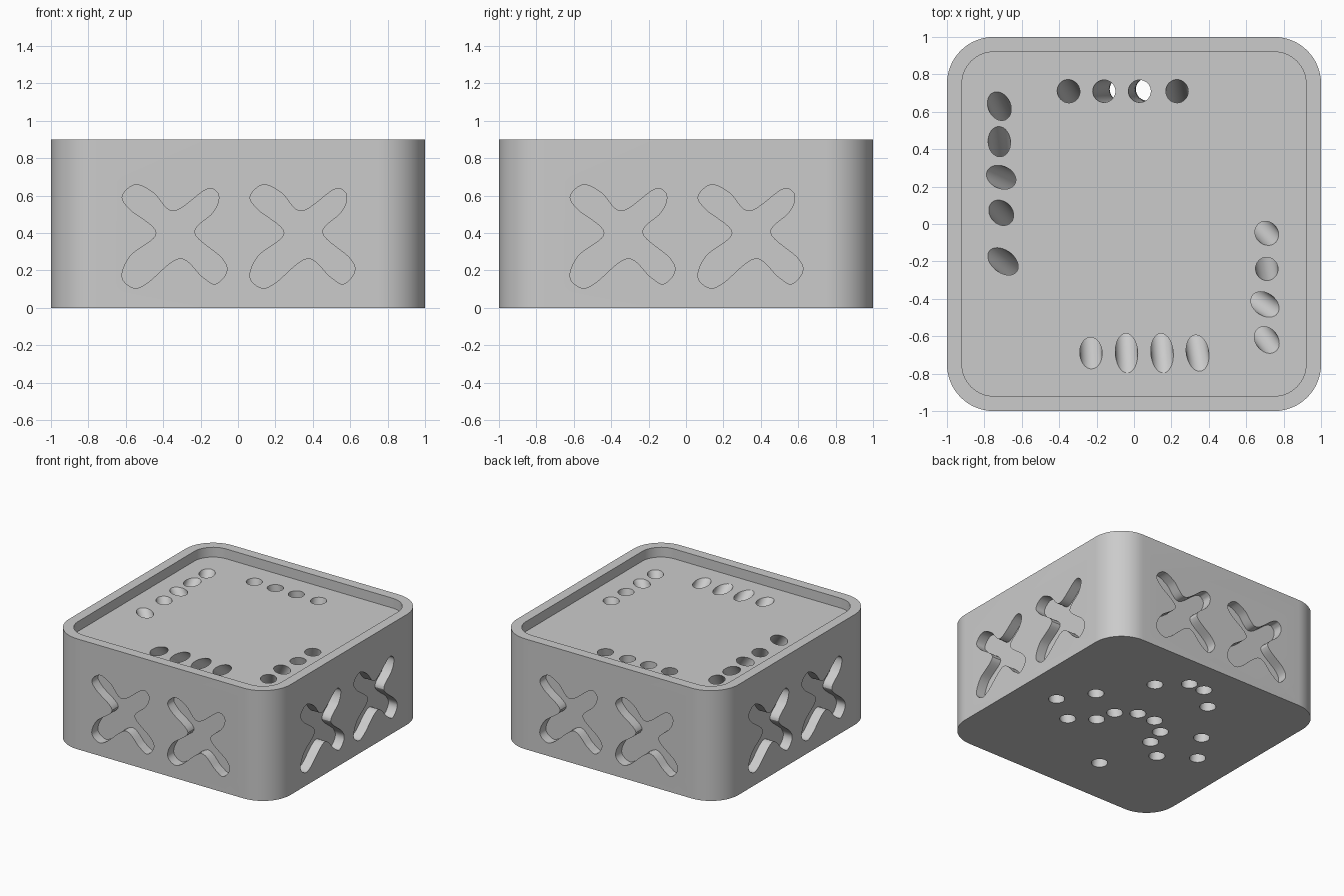
import bpy, bmesh, math
from mathutils import Vector, Matrix

cube = bpy.data.objects.get("Cube")
if cube:
    bpy.data.objects.remove(cube, do_unlink=True)

grey = bpy.data.materials.new("plain grey")
grey.use_nodes = True
colour = (0.6, 0.6, 0.6, 1)
grey.diffuse_color = colour
grey.node_tree.nodes["Principled BSDF"].inputs["Base Color"].default_value = colour


def loft(name, rings):
    """Closed solid skinned through rings of equal length."""
    bm = bmesh.new()
    rows = [[bm.verts.new(p) for p in ring] for ring in rings]
    n = len(rows[0])
    for a, b in zip(rows, rows[1:]):
        for i in range(n):
            j = (i + 1) % n
            bm.faces.new((a[i], a[j], b[j], b[i]))
    bm.faces.new(rows[0])
    bm.faces.new(rows[-1])
    bmesh.ops.recalc_face_normals(bm, faces=bm.faces)
    mesh = bpy.data.meshes.new(name)
    bm.to_mesh(mesh)
    bm.free()
    mesh.materials.append(grey)
    obj = bpy.data.objects.new(name, mesh)
    bpy.context.collection.objects.link(obj)
    return obj


def rounded_block(name, half, radius, z0, z1, steps=16):
    outline = []
    for q in range(4):
        turn = Matrix.Rotation(q * math.pi / 2, 3, 'Z')
        for k in range(steps + 1):
            a = k / steps * math.pi / 2
            c = half - radius
            outline.append(turn @ Vector((c + radius * math.cos(a), c + radius * math.sin(a), 0)))
    return loft(name, [[p + Vector((0, 0, z)) for p in outline] for z in (z0, z1)])


def smooth_loop(points, steps=8):
    """Closed smooth curve through the points."""
    pts = [Vector(p) for p in points]
    n = len(pts)
    out = []
    for i in range(n):
        a, b, c, d = (pts[(i + k) % n] for k in (-1, 0, 1, 2))
        for k in range(steps):
            t = k / steps
            out.append(0.5 * (2 * b + (c - a) * t + (2 * a - 5 * b + 4 * c - d) * t * t
                              + (3 * b - a - 3 * c + d) * t ** 3))
    return out


def cut(cutter):
    cutter.hide_render = True
    mod = body.modifiers.new("cut", 'BOOLEAN')
    mod.operation = 'DIFFERENCE'
    mod.solver = 'EXACT'
    mod.object = cutter
    bpy.ops.object.modifier_apply(modifier=mod.name)
    bpy.data.objects.remove(cutter, do_unlink=True)


# Rounded body with a shallow tray in its top
HEIGHT, FLOOR, WALL = 0.9, 0.82, 0.08
body = rounded_block("body", 1, 0.25, 0, HEIGHT)
bpy.context.view_layer.objects.active = body
body.select_set(True)
cut(rounded_block("tray_cutter", 1 - WALL, 0.25 - WALL, FLOOR, 1))

# Two soft cross recesses on each side
cross = smooth_loop([
    (-.345, .517), (-.174, .631), (-.115, .622), (-.104, .575), (-.136, .508),
    (-.233, .401), (-.088, .267), (-.061, .193), (-.12, .128), (-.19, .166),
    (-.313, .265), (-.484, .134), (-.559, .107), (-.62, .166), (-.575, .278),
    (-.436, .401), (-.58, .529), (-.618, .599), (-.548, .658), (-.452, .615)])
for side in range(4):
    turn = Matrix.Rotation(side * math.pi / 2, 3, 'Z')
    for shift in (0, 0.684):
        cut(loft("cross_cutter", [[turn @ Vector((p.x + shift, y, p.y)) for p in cross]
                                  for y in (-1.1, WALL - 1)]))

# Curved tunnels: mouth in the tray (x, y), mouth underneath (x, y)
tunnels = [
    (-.72, .63, -.51, .17), (-.72, .44, -.68, -.08), (-.71, .25, -.22, .04),
    (-.71, .06, -.43, -.25), (-.70, -.20, -.17, -.60),
    (-.35, .71, -.25, .55), (-.16, .71, -.07, .72), (.03, .71, .07, .72), (.23, .71, .26, .55),
    (.71, -.05, .51, .17), (.71, -.24, .68, -.08), (.70, -.43, .26, -.12), (.71, -.62, .43, -.25),
    (-.23, -.69, -.26, -.12), (-.04, -.69, -.08, .14), (.15, -.69, .08, .14), (.34, -.69, .22, .04)]
RADIUS, SIDES, STEPS = 0.06, 32, 10
for tx, ty, bx, by in tunnels:
    low, bend, top = Vector((bx, by, 0)), Vector((bx, by, .25)), Vector((tx, ty, FLOOR))
    path = [low - Vector((0, 0, .05))]
    for k in range(STEPS + 1):
        t = k / STEPS
        path.append(low * (1 - t) ** 2 + bend * 2 * t * (1 - t) + top * t * t)
    path.append(top + (top - bend) * 0.12)
    rings = []
    for i, p in enumerate(path):
        along = path[min(i + 1, len(path) - 1)] - path[max(i - 1, 0)]
        if i < 2:
            along = Vector((0, 0, 1))
        spin = Vector((0, 0, 1)).rotation_difference(along)
        rings.append([p + spin @ Vector((RADIUS * math.cos(a), RADIUS * math.sin(a), 0))
                      for a in (s * math.tau / SIDES for s in range(SIDES))])
    cut(loft("tunnel_cutter", rings))

bpy.ops.object.shade_smooth_by_angle(angle=math.radians(28))
